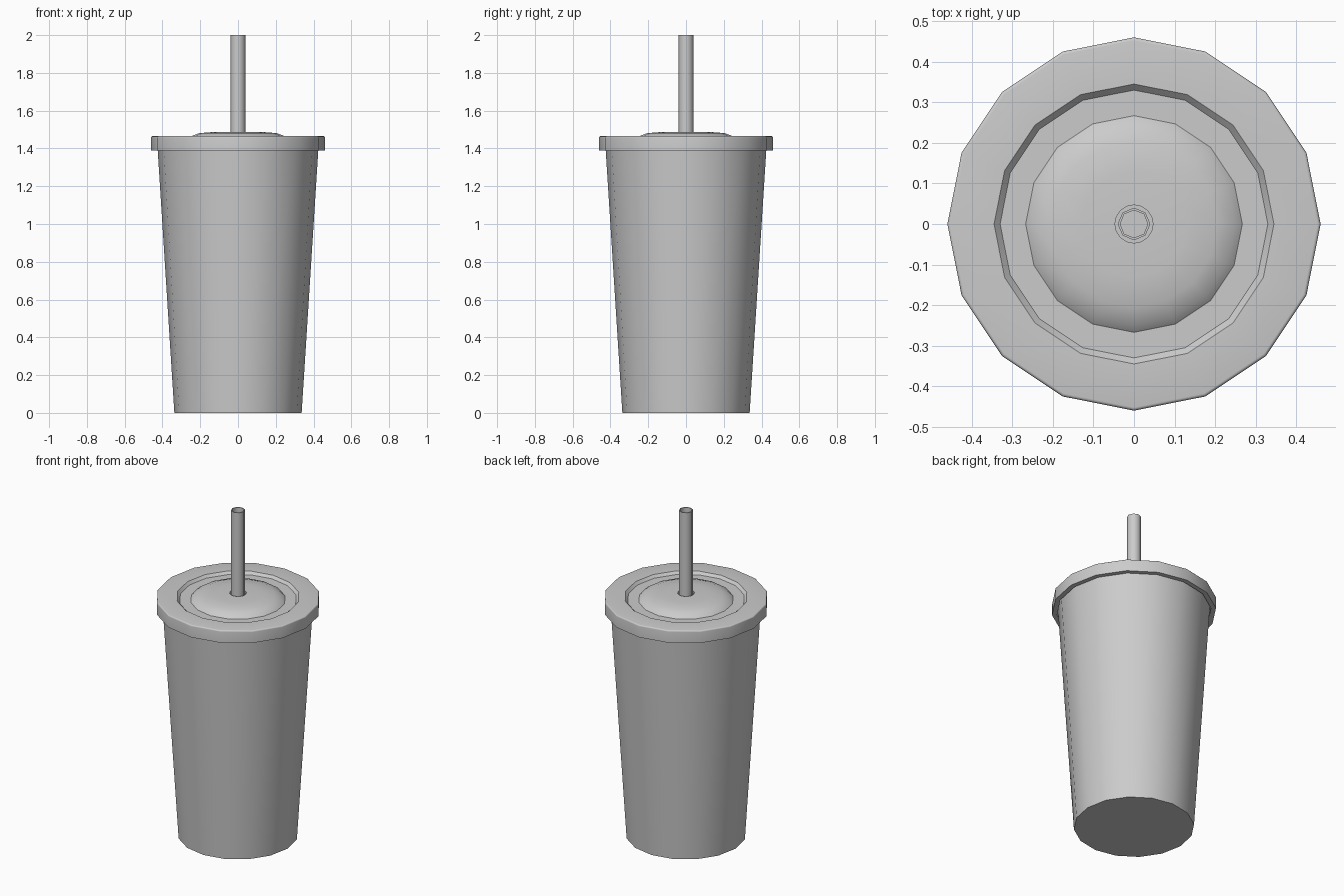
import bpy, bmesh
from math import sin, cos, pi, radians

cube = bpy.data.objects.get("Cube")
if cube:
    bpy.data.objects.remove(cube, do_unlink=True)

# Single plain grey plastic
GREY = (0.6, 0.6, 0.6, 1)
grey = bpy.data.materials.new("plain_grey")
grey.use_nodes = True
grey.diffuse_color = GREY
grey.node_tree.nodes["Principled BSDF"].inputs["Base Color"].default_value = GREY


def lathe(name, profile, sides, angle, closed=True):
    """Turn a (radius, height) profile about z; open profiles end on the axis."""
    bm = bmesh.new()
    rings = []
    for r, z in profile:
        if r == 0:
            rings.append([bm.verts.new((0, 0, z))] * sides)
        else:
            rings.append([bm.verts.new((r * cos(2 * pi * i / sides),
                                        r * sin(2 * pi * i / sides), z))
                          for i in range(sides)])
    pairs = list(zip(rings, rings[1:]))
    if closed:
        pairs.append((rings[-1], rings[0]))
    for a, b in pairs:
        for i in range(sides):
            j = (i + 1) % sides
            corners = list(dict.fromkeys((a[i], a[j], b[j], b[i])))
            bm.faces.new(corners)
    bmesh.ops.recalc_face_normals(bm, faces=bm.faces[:])
    mesh = bpy.data.meshes.new(name)
    bm.to_mesh(mesh)
    bm.free()
    mesh.materials.append(grey)
    obj = bpy.data.objects.new(name, mesh)
    bpy.context.collection.objects.link(obj)
    bpy.ops.object.select_all(action="DESELECT")
    obj.select_set(True)
    bpy.context.view_layer.objects.active = obj
    bpy.ops.object.shade_smooth_by_angle(angle=radians(angle))
    return obj


# Tapered cup with a thin wall
lathe("cup", [(0, 0), (0.337, 0), (0.427, 1.42), (0.412, 1.42),
              (0.323, 0.02), (0, 0.02)], 16, 30, closed=False)

# Lid: skirt, softly rounded rim, sunken ring and low dome with a straw hole
rim = [(0.452 + 0.008 * cos(k * pi / 8), 1.457 + 0.008 * sin(k * pi / 8))
       for k in range(5)]
lathe("lid", [(0.432, 1.39), (0.46, 1.39)] + rim +
      [(0.345, 1.465), (0.33, 1.449), (0.267, 1.449), (0.25, 1.464),
       (0.205, 1.481), (0.13, 1.487), (0.047, 1.488),
       (0.047, 1.43), (0.432, 1.43)], 16, 30)

# Hollow drinking straw
lathe("straw", [(0.04, 0.04), (0.04, 2), (0.034, 2), (0.034, 0.04)], 8, 50)
